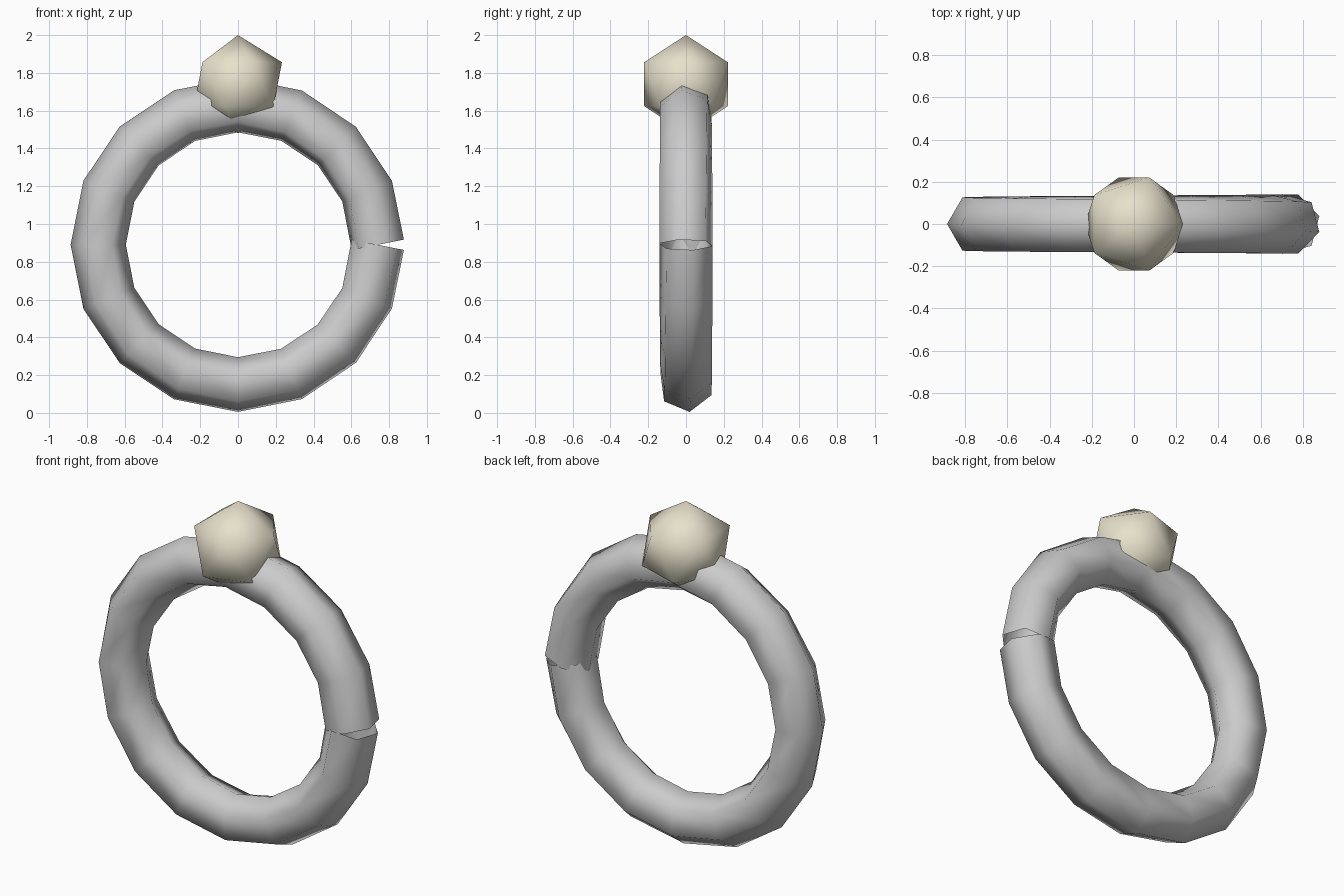
import bpy, bmesh
from math import sin, cos, pi, radians
from mathutils import Vector

if "Cube" in bpy.data.objects:
    bpy.data.objects.remove(bpy.data.objects["Cube"])

MAJOR, MINOR, STEPS, SIDES = 0.74, 0.146, 16, 6
CENTRE = Vector((0, 0, 0.89))

# Band: open hexagonal sweep with a slow twist, ends squared to their last chord
bm = bmesh.new()
rings = []
for i in range(STEPS + 1):
    a = 2 * pi * i / STEPS
    tilt = {0: pi / STEPS, STEPS: -pi / STEPS}.get(i, 0)
    path = CENTRE + MAJOR * Vector((cos(a), 0, sin(a)))
    out = Vector((cos(a + tilt), 0, sin(a + tilt)))
    twist = radians(15) * (2 * i / STEPS - 1)
    ring = []
    for j in range(SIDES):
        t = twist + 2 * pi * j / SIDES
        ring.append(bm.verts.new(path + MINOR * (cos(t) * out + Vector((0, sin(t), 0)))))
    rings.append(ring)
for r, s in zip(rings, rings[1:]):
    for j in range(SIDES):
        k = (j + 1) % SIDES
        bm.faces.new((r[j], r[k], s[k], s[j]))
for f in bm.faces:
    f.smooth = True
bmesh.ops.recalc_face_normals(bm, faces=bm.faces[:])
# Make sure the open tube faces outwards
f = next(iter(bm.faces))
mid = CENTRE + MAJOR * Vector((cos(pi / STEPS), 0, sin(pi / STEPS)))
f.normal_update()
if f.normal.dot(f.calc_center_median() - mid) < 0:
    bmesh.ops.reverse_faces(bm, faces=bm.faces[:])
mesh = bpy.data.meshes.new("ring_band")
bm.to_mesh(mesh)
bm.free()
band = bpy.data.objects.new("ring_band", mesh)
bpy.context.collection.objects.link(band)

# Gem: icosahedron sunk into the top of the band
bpy.ops.mesh.primitive_ico_sphere_add(subdivisions=1, radius=0.26, location=(0, 0, 1.74))
gem = bpy.context.object
gem.name = "gem"
bpy.ops.object.shade_smooth()
mat = bpy.data.materials.new("gem_tan")
mat.diffuse_color = (0.8, 0.75, 0.6, 1)
mat.use_nodes = True
mat.node_tree.nodes["Principled BSDF"].inputs["Base Color"].default_value = mat.diffuse_color
gem.data.materials.append(mat)
